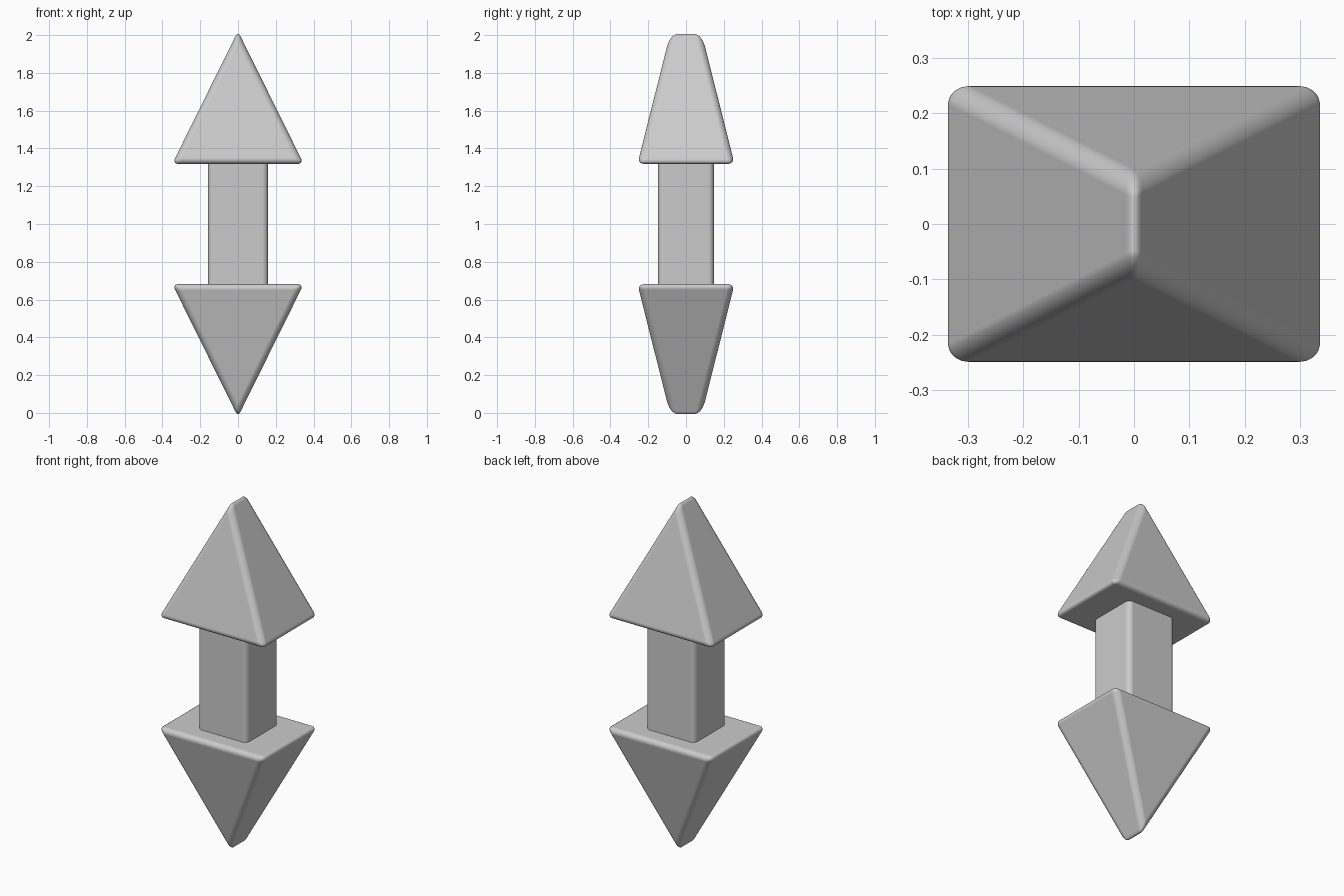
import bpy, bmesh

if "Cube" in bpy.data.objects:
    bpy.data.objects.remove(bpy.data.objects["Cube"])


def finish(name, bm, width):
    """Turn a bmesh into an object with softly rounded edges."""
    bmesh.ops.recalc_face_normals(bm, faces=bm.faces)
    mesh = bpy.data.meshes.new(name)
    bm.to_mesh(mesh)
    bm.free()
    for p in mesh.polygons:
        p.use_smooth = True
    ob = bpy.data.objects.new(name, mesh)
    bpy.context.collection.objects.link(ob)
    bev = ob.modifiers.new("rounding", "BEVEL")
    bev.width = width
    bev.segments = 5
    bev.limit_method = "NONE"
    bev.harden_normals = True
    return ob


def arrow_head(name, side):
    """Wedge-topped pyramid; side = 1 points up, -1 points down from z = 1."""
    bm = bmesh.new()
    base_z, tip_z = 1 + side * 0.318, 1 + side * 1.021
    base = [bm.verts.new((x, y, base_z)) for x, y in
            ((-0.348, -0.257), (0.348, -0.257), (0.348, 0.257), (-0.348, 0.257))]
    front, back = [bm.verts.new((0, y, tip_z)) for y in (-0.08, 0.08)]
    a, b, c, d = base
    for face in (base, (a, b, front), (b, c, back, front), (c, d, back), (d, a, front, back)):
        bm.faces.new(face)
    return finish(name, bm, 0.034)


# Pointed heads
arrow_head("upper_arrow_head", 1)
arrow_head("lower_arrow_head", -1)

# Square shaft, sunk slightly into both heads
bm = bmesh.new()
bmesh.ops.create_cube(bm, size=1)
bmesh.ops.scale(bm, vec=(0.318, 0.296, 0.72), verts=bm.verts)
bmesh.ops.translate(bm, vec=(0, 0, 1), verts=bm.verts)
finish("shaft", bm, 0.03)
